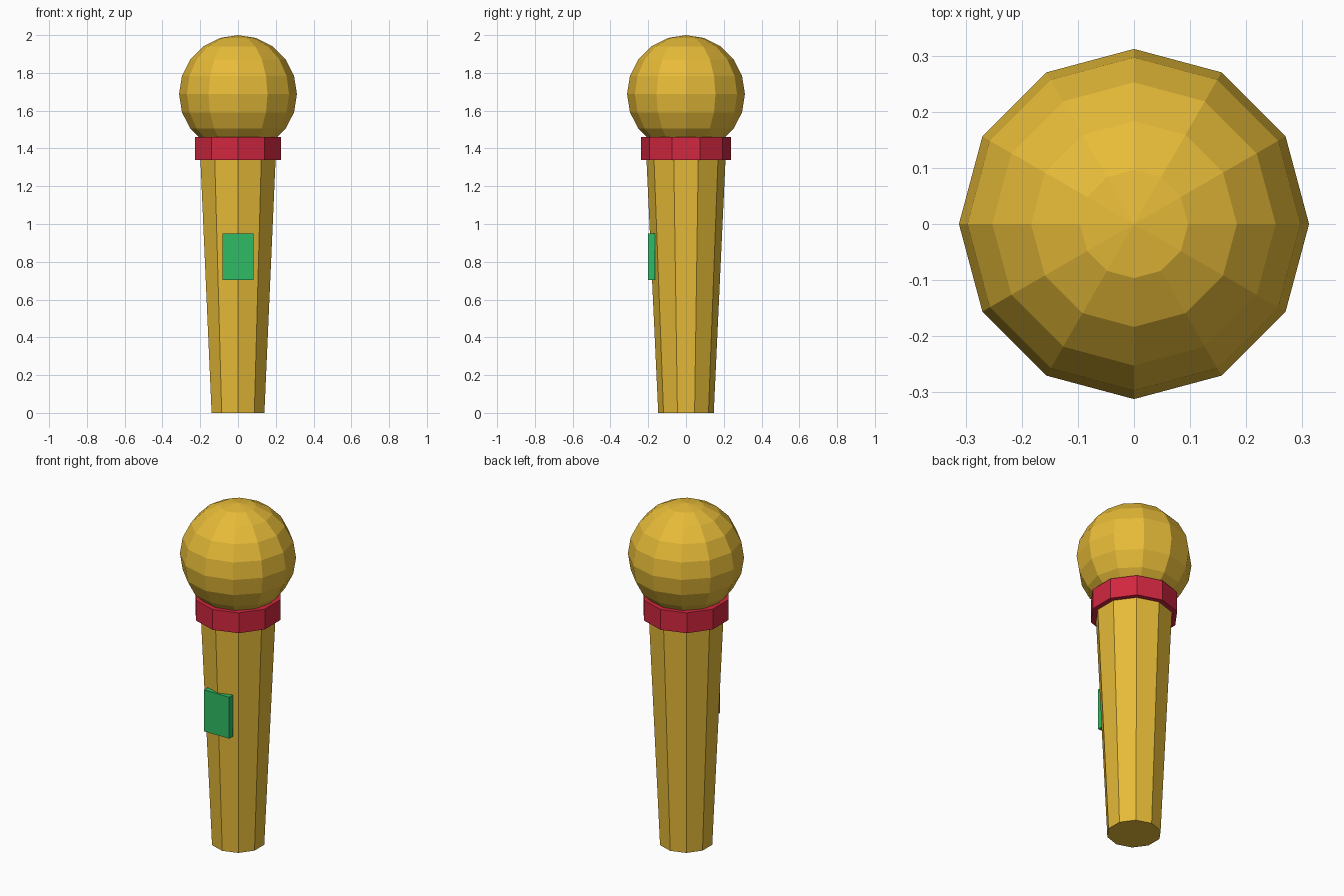
import bpy

if "Cube" in bpy.data.objects:
    bpy.data.objects.remove(bpy.data.objects["Cube"])


def material(name, rgb):
    m = bpy.data.materials.new(name)
    m.diffuse_color = (*rgb, 1)
    m.use_nodes = True
    m.node_tree.nodes["Principled BSDF"].inputs["Base Color"].default_value = m.diffuse_color
    return m


gold = material("gold", (0.80, 0.50, 0.04))
red = material("red", (0.64, 0.02, 0.05))
green = material("green", (0.03, 0.50, 0.13))


def finish(name, mat):
    ob = bpy.context.object
    ob.name = name
    ob.data.materials.append(mat)
    return ob


def tapered(name, r_bottom, r_top, z0, z1, mat):
    bpy.ops.mesh.primitive_cone_add(vertices=10, radius1=r_bottom, radius2=r_top,
                                    depth=z1 - z0, location=(0, 0, (z0 + z1) / 2))
    return finish(name, mat)


# Tapered handle
tapered("handle", 0.147, 0.212, 0, 1.40, gold)

# Collar band under the head
tapered("collar", 0.238, 0.238, 1.34, 1.46, red)

# Faceted ball head
bpy.ops.mesh.primitive_uv_sphere_add(segments=12, ring_count=10, radius=0.312,
                                     location=(0, 0, 1.688))
finish("head", gold)

# Switch on the front of the handle
bpy.ops.mesh.primitive_cube_add(size=1, location=(0, -0.1825, 0.827))
switch = finish("switch", green)
switch.scale = (0.165, 0.035, 0.245)
